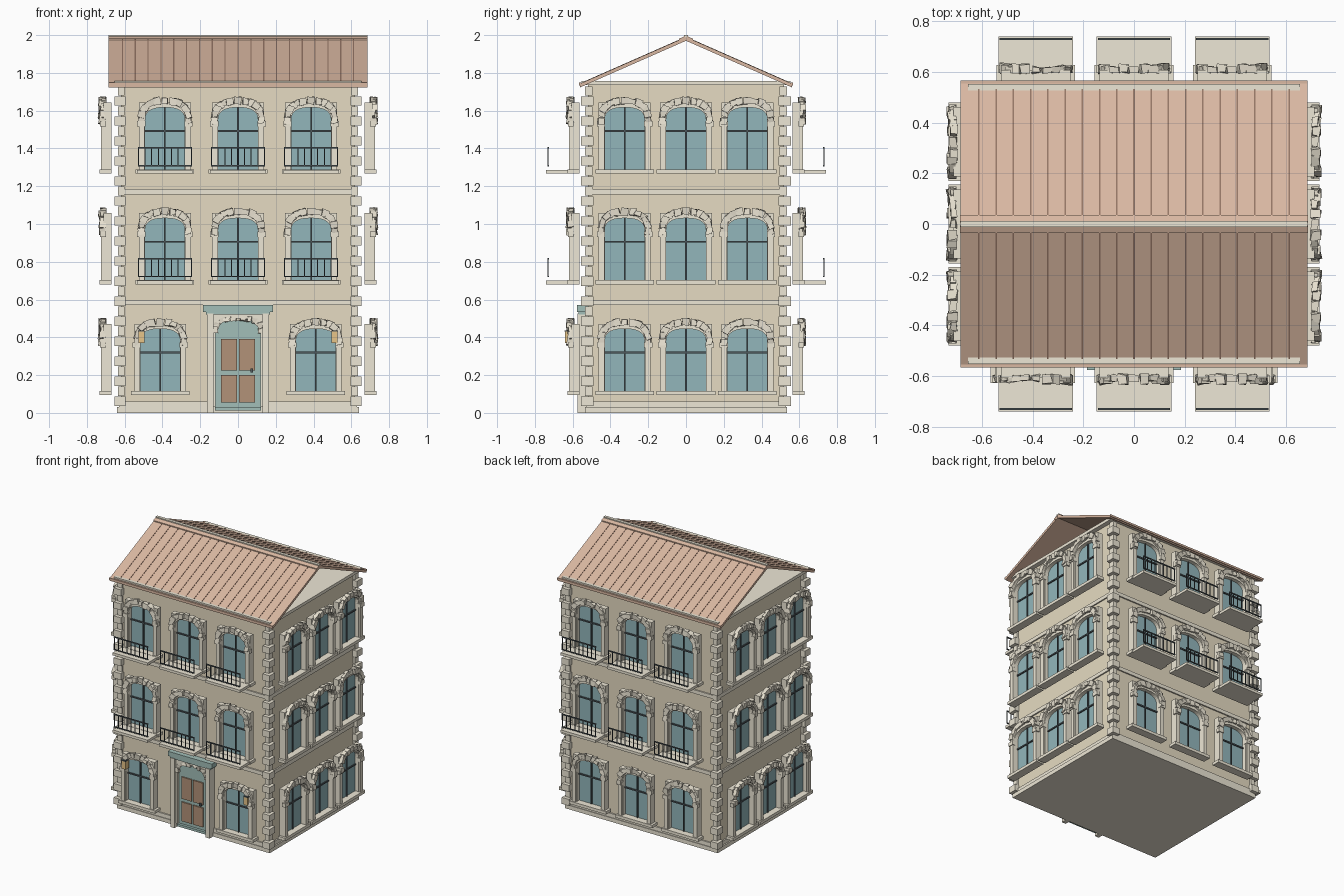
import bpy, bmesh, math, random
from mathutils import Vector

if "Cube" in bpy.data.objects:
    bpy.data.objects.remove(bpy.data.objects["Cube"])

random.seed(4)


def mat(name, r, g, b):
    m = bpy.data.materials.new(name)
    m.diffuse_color = (r, g, b, 1)
    m.use_nodes = True
    m.node_tree.nodes["Principled BSDF"].inputs["Base Color"].default_value = m.diffuse_color
    return m


WALL = mat("plaster", .79, .71, .54)
TRIM = mat("stone_trim", .85, .80, .67)
STONE = mat("arch_stone", .80, .75, .63)
GLASS = mat("glass", .29, .47, .50)
IRON = mat("iron", .08, .10, .11)
TILE = mat("roof_tile", .70, .48, .36)
RIB = mat("roof_rib", .30, .18, .13)
TEAL = mat("painted_teal", .36, .52, .48)
WOOD = mat("door_wood", .45, .29, .19)
LAMP = mat("lamp_amber", .80, .56, .25)


def box(bm, x0, x1, y0, y1, z0, z1):
    v = [bm.verts.new((x, y, z)) for x in (x0, x1) for y in (y0, y1) for z in (z0, z1)]
    for f in ((0, 1, 3, 2), (4, 6, 7, 5), (0, 4, 5, 1), (2, 3, 7, 6), (0, 2, 6, 4), (1, 5, 7, 3)):
        bm.faces.new([v[i] for i in f])
    return v


def prism(bm, pts, d):
    """Extrude a planar outline by vector d."""
    a = [bm.verts.new(p) for p in pts]
    b = [bm.verts.new(Vector(p) + Vector(d)) for p in pts]
    bm.faces.new(a)
    bm.faces.new(b[::-1])
    for i in range(len(a)):
        j = (i + 1) % len(a)
        bm.faces.new((a[i], a[j], b[j], b[i]))


def mesh(name, m, bm):
    bmesh.ops.recalc_face_normals(bm, faces=bm.faces)
    me = bpy.data.meshes.new(name)
    bm.to_mesh(me)
    bm.free()
    me.materials.append(m)
    return me


def place(me, loc=(0, 0, 0), rot=0):
    o = bpy.data.objects.new(me.name, me)
    o.location, o.rotation_euler.z = loc, rot
    bpy.context.collection.objects.link(o)


def boxes(name, m, *dims):
    bm = bmesh.new()
    for d in dims:
        box(bm, *d)
    return mesh(name, m, bm)


def arch(w, z0, h, t):
    """Point on a squarish arch, t from 0 (right) to pi (left)."""
    c, s = math.cos(t), math.sin(t)
    return math.copysign(abs(c) ** .8, c) * w, z0 + h * abs(s) ** .8


def arch_plate(name, m, ow, top, w, spring, h, z0, y, d):
    pts = [(w, z0)] + [arch(w, spring, h, math.pi * i / 14) for i in range(15)] + [(-w, z0)]
    pts += [(-ow, z0), (-ow, top), (ow, top), (ow, z0)]
    bm = bmesh.new()
    prism(bm, [(x, y, z) for x, z in pts], (0, -d, 0))
    return bm


def rubble(name, w, z0, h, n, size, y0, y1):
    """Rough stones set along an arch."""
    bm = bmesh.new()
    for i in range(n):
        x, z = arch(w, z0, h, math.pi * i / (n - 1))
        x2, z2 = arch(w, z0, h, math.pi * i / (n - 1) + .05)
        t = Vector((x2 - x, 0, z2 - z)).normalized()
        o = Vector((t.z, 0, -t.x))
        a, b = size * random.uniform(.55, .75), size * random.uniform(.5, .7)
        dy = random.uniform(-.008, .008)
        for v in box(bm, -a, a, y1 + dy, y0, -b, b):
            v.co = Vector((x, v.co.y, z)) + t * v.co.x + o * v.co.z
            v.co += Vector([random.uniform(-.005, .005) for _ in range(3)])
    return mesh(name, STONE, bm)


# building body, plinth, floor bands, cornice
place(boxes("walls", WALL, (-.62, .62, -.52, .52, .01, 1.745)))
place(boxes("plinth", TRIM, (-.64, .64, -.535, .535, 0, .03), (-.63, .63, -.53, .53, .03, .06)))
place(boxes("floor_bands", TRIM, *[(-.63, .63, -.53, .53, z, z + .028) for z in (.57, 1.157)]))
place(boxes("cornice", TRIM, (-.655, .655, -.552, .552, 1.735, 1.758)))

# alternating corner stones
bm = bmesh.new()
for k in range(32):
    z = .035 + k * .053
    a, b = (.595, .655) if k % 2 == 0 else (.60, .635)
    for sx in (-1, 1):
        for sy in (-1, 1):
            box(bm, *sorted((sx * a, sx * b)), *sorted((sy * (a - .105), sy * (b - .10))), z + .002, z + .051)
place(mesh("corner_stones", TRIM, bm))

# shared window parts: local -y points outward, z = 0 is the sill bottom
bm = arch_plate("window_frame", TRIM, .137, .376, .105, .285, .065, .02, 0, .042)
box(bm, -.155, .155, -.062, 0, 0, .022)
for s in (-1, 1):
    box(bm, s * .122 - .015, s * .122 + .015, -.054, -.04, .02, .26)
    box(bm, s * .125 - .022, s * .125 + .022, -.06, -.03, .25, .278)
frame = mesh("window_frame", TRIM, bm)
glass = boxes("window_glass", GLASS, (-.115, .115, -.012, 0, .015, .36))
bars = boxes("window_bars", IRON, (-.004, .004, -.02, -.01, .02, .35), (-.106, .106, -.02, -.01, .22, .23))
stones = [rubble("window_arch_stones", .124, .28, .105, 13, .028, -.03, -.06) for _ in range(4)]
slab = boxes("balcony_slab", TRIM, (-.147, .147, -.175, -.02, 0, .02))
rail = boxes("balcony_rail", IRON, (-.143, .143, -.168, -.161, .132, .14), (-.143, .143, -.168, -.161, .038, .045),
             *[(x - .0025, x + .0025, -.167, -.162, .038, .135) for x in [-.14 + i * .035 for i in range(9)]])


def window(side, u, floor):
    rot = side * math.pi / 2
    off = .565 if side % 2 == 0 else .67
    c, s = math.cos(rot), math.sin(rot)
    loc = (u * c + off * s, u * s - off * c, .095 + .586 * floor)
    parts = [frame, glass, bars, random.choice(stones)]
    if side % 2 == 0 and floor:
        parts += [slab, rail]
    for p in parts:
        place(p, loc, rot)


for floor in range(3):
    for side in range(4):
        for i in (-1, 0, 1):
            if side == 0 and floor == 0:
                if i:
                    window(0, i * .412, 0)
            else:
                window(side, i * (.387 if side % 2 == 0 else .325), floor)

# entrance
place(boxes("door_columns", TRIM, *[(s * .148 - .017, s * .148 + .017, -.575, -.52, 0, .525) for s in (-1, 1)]))
place(boxes("door_lintel", TEAL, (-.185, .185, -.577, -.52, .535, .57), (-.17, .17, -.57, -.52, .52, .535)))
place(boxes("door_leaf", TEAL, (-.12, .12, -.54, -.52, .03, .49), (-.122, .122, -.56, -.52, .012, .03)))
place(mesh("door_surround", TRIM, arch_plate("", TRIM, .135, .52, .118, .43, .07, .03, -.52, .035)))
place(rubble("door_arch_stones", .122, .44, .06, 12, .022, -.54, -.562))
place(boxes("door_panels", WOOD, *[(s * .048 - .042, s * .048 + .042, -.55, -.53, a, b)
                                   for s in (-1, 1) for a, b in ((.055, .2), (.225, .39))]))
place(boxes("door_handle", IRON, (.065, .08, -.56, -.53, .215, .235)))
place(boxes("wall_lamps", LAMP, *[(s * .512 - .016, s * .512 + .016, -.64, -.60, .37, .43) for s in (-1, 1)]))
place(boxes("lamp_caps", IRON, *[(s * .512 - .018, s * .512 + .018, -.642, -.598, .43, .437) for s in (-1, 1)]))

# open gabled roof: slabs, eave boards, raised ribs, ridge cap
RIDGE, SLOPE = 1.99, .44


def slope(bm, s, x0, x1, y0, y1, up, t):
    pts = [(y0, RIDGE + up - SLOPE * y0), (y1, RIDGE + up - SLOPE * y1)]
    pts += [(y, z - t) for y, z in reversed(pts)]
    prism(bm, [(x0, s * y, z) for y, z in pts], (x1 - x0, 0, 0))


roof, ribs, cap = bmesh.new(), bmesh.new(), bmesh.new()
for s in (-1, 1):
    slope(roof, s, -.685, .685, 0, .56, 0, .02)
    box(roof, -.685, .685, *sorted((s * .555, s * .567)), 1.733, 1.748)
    for i in range(19):
        x = -.612 + i * .068
        slope(ribs, s, x - .003, x + .003, .03, .548, .002, .01)
    slope(cap, s, -.686, .686, .004, .036, .007, .02)
place(mesh("roof_slabs", TILE, roof))
place(mesh("roof_ribs", RIB, ribs))
place(mesh("ridge_cap", TILE, cap))
place(boxes("ridge_strip", TRIM, (-.685, .685, -.011, .011, 1.975, 2.0)))
